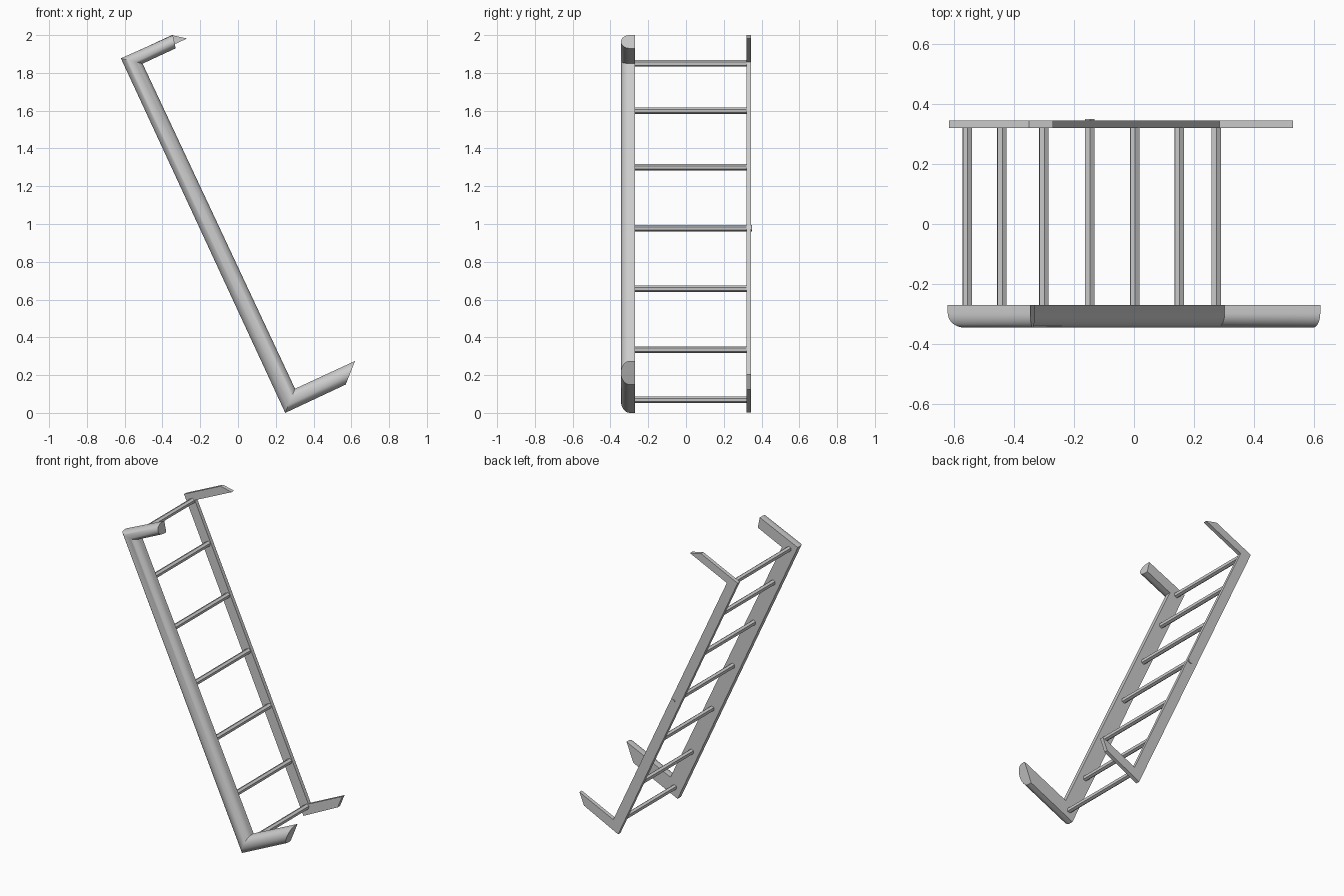
import bpy, bmesh, math

if "Cube" in bpy.data.objects:
    bpy.data.objects.remove(bpy.data.objects["Cube"])


def finish(name, bm, smooth=False):
    bmesh.ops.recalc_face_normals(bm, faces=bm.faces)
    me = bpy.data.meshes.new(name)
    bm.to_mesh(me)
    bm.free()
    ob = bpy.data.objects.new(name, me)
    bpy.context.collection.objects.link(ob)
    if smooth:
        bpy.ops.object.select_all(action='DESELECT')
        ob.select_set(True)
        bpy.context.view_layer.objects.active = ob
        bpy.ops.object.shade_smooth_by_angle(angle=math.radians(30))
    return ob


def rail(name, stations, profile, smooth=False):
    """Skin a profile (t across width, y) through mitred (outer, inner) stations."""
    bm = bmesh.new()
    rings = []
    for (ox, oz), (ix, iz) in stations:
        rings.append([bm.verts.new((ox + (ix - ox) * t, y, oz + (iz - oz) * t))
                      for t, y in profile])
    n = len(profile)
    for a, b in zip(rings, rings[1:]):
        for i in range(n):
            j = (i + 1) % n
            bm.faces.new((a[i], a[j], b[j], b[i]))
    bm.faces.new(rings[0])
    bm.faces.new(rings[-1])
    return finish(name, bm, smooth)


# Front rail: half-round section, flat on the inside
half_round = [(0, -0.27)]
for k in range(17):
    a = math.pi * k / 16
    half_round.append((0.5 - 0.5 * math.cos(a), -0.297 - 0.048 * math.sin(a)))
half_round.append((1, -0.27))
rail("front_rail", [((-0.345, 2.0), (-0.33, 1.93)),
                    ((-0.62, 1.877), (-0.505, 1.849)),
                    ((0.25, 0.0), (0.302, 0.128)),
                    ((0.57, 0.15), (0.62, 0.275))], half_round, True)

# Back rail: thin flat bar
flat_bar = [(0, 0.32), (1, 0.32), (1, 0.345), (0, 0.345)]
rail("back_rail", [((-0.35, 2.0), (-0.27, 1.982)),
                   ((-0.615, 1.877), (-0.537, 1.858)),
                   ((0.25, 0.003), (0.285, 0.09)),
                   ((0.497, 0.125), (0.53, 0.205))], flat_bar)

# Rungs: hexagonal bars between the rails
rungs = [(-0.555, 1.85), (-0.44, 1.60), (-0.30, 1.30), (-0.148, 0.977),
         (0.002, 0.657), (0.15, 0.335), (0.273, 0.07)]
for i, (x, z) in enumerate(rungs):
    bm = bmesh.new()
    end = 0.349 if i == 3 else 0.343
    ends = []
    for y in (-0.28, end):
        ends.append([bm.verts.new((x + 0.0175 * math.cos(a), y, z + 0.0175 * math.sin(a)))
                     for a in (math.radians(25 + 60 * k) for k in range(6))])
    for k in range(6):
        j = (k + 1) % 6
        bm.faces.new((ends[0][k], ends[0][j], ends[1][j], ends[1][k]))
    for e in ends:
        bm.faces.new(e)
    finish(f"rung_{i + 1}", bm)
